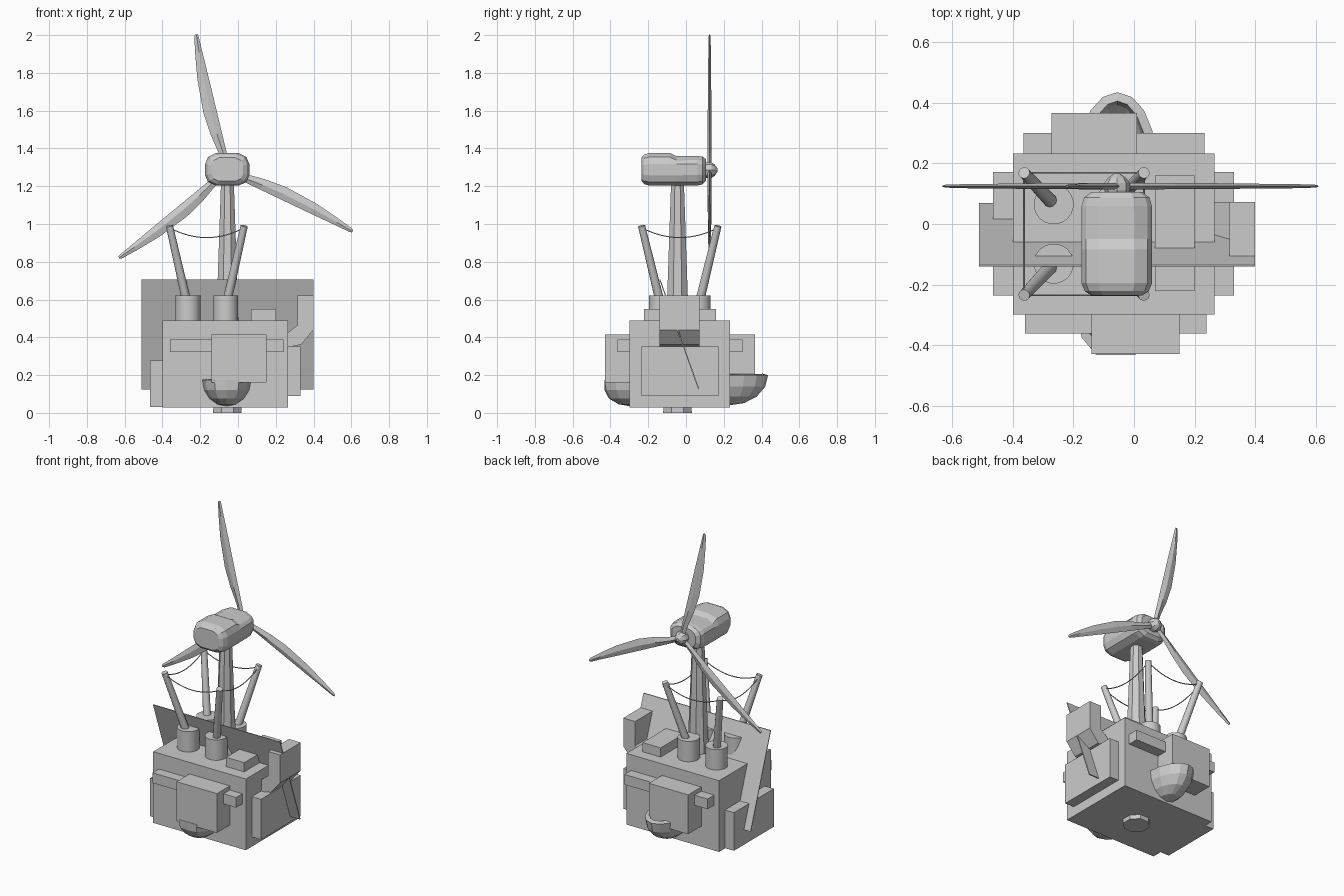
import bpy, bmesh, math
from mathutils import Vector

if "Cube" in bpy.data.objects:
    bpy.data.objects.remove(bpy.data.objects["Cube"])


def add(name, bm):
    bmesh.ops.recalc_face_normals(bm, faces=bm.faces)
    me = bpy.data.meshes.new(name)
    bm.to_mesh(me)
    bm.free()
    ob = bpy.data.objects.new(name, me)
    bpy.context.collection.objects.link(ob)
    return ob


def box(name, x, y, z):
    bm = bmesh.new()
    bmesh.ops.create_cube(bm, size=1)
    for v in bm.verts:
        v.co = [(r[0] + r[1]) / 2 + c * (r[1] - r[0]) for r, c in zip((x, y, z), v.co)]
    return add(name, bm)


def loft(name, rings, caps=True, closed=True):
    bm = bmesh.new()
    vs = [[bm.verts.new(p) for p in r] for r in rings]
    n = len(vs[0])
    for a, b in zip(vs, vs[1:]):
        for i in range(n if closed else n - 1):
            j = (i + 1) % n
            bm.faces.new((a[i], a[j], b[j], b[i]))
    if caps:
        bm.faces.new(vs[0])
        bm.faces.new(vs[-1])
    bmesh.ops.remove_doubles(bm, verts=bm.verts, dist=1e-5)
    return add(name, bm)


def rod(name, a, b, r1, r2, n, smooth=False):
    a, b = Vector(a), Vector(b)
    q = (b - a).to_track_quat('Z', 'Y')
    ring = lambda p, r: [p + q @ Vector((r * math.cos(t), r * math.sin(t), 0))
                         for t in [2 * math.pi * (i + .5) / n for i in range(n)]]
    ob = loft(name, [ring(a, r1), ring(b, r2)])
    if smooth:
        for p in ob.data.polygons:
            p.use_smooth = len(p.vertices) == 4
    return ob


# Main housing and the boxes attached to its sides
box("housing", (-.40, .265), (-.298, .232), (.028, .49))
box("front_cabinet", (-.14, .15), (-.43, -.29), (.16, .415))
box("back_cabinet", (-.272, .01), (.22, .366), (.16, .415))
box("front_rail", (-.36, .24), (-.362, -.29), (.322, .388))
box("back_rail", (-.365, .232), (.22, .30), (.322, .388))
box("right_cabinet", (.255, .33), (-.236, .172), (.09, .352))
box("left_cabinet", (-.465, -.39), (-.236, .172), (.03, .277))
box("roof_box", (.07, .20), (-.222, .16), (.48, .55))

# Bent duct on the right side
duct = [(.255, .345), (.335, .362), (.40, .44), (.40, .622),
        (.315, .622), (.315, .465), (.265, .425), (.255, .425)]
loft("side_duct", [[(x, y, z) for x, z in duct] for y in (-.14, .072)])

# Thin slanted panel passing through the housing
panel = [(-.141, .705), (-.135, .705), (.070, .127), (.064, .125)]
loft("slanted_panel", [[(x, y, z) for y, z in panel] for x in (-.512, .40)])


# Open scoops under the front and back cabinets
def scoop(name, c, rad, sign, ylim, nu):
    rings = []
    for j in range(5):
        t = math.pi / 2 * j / 4
        ring = []
        for i in range(nu + 1):
            u = math.pi * i / nu
            y = min(rad[1] * math.sin(u) * math.cos(t), ylim)
            ring.append((c[0] + rad[0] * math.cos(u) * math.cos(t),
                         c[1] + sign * y, c[2] - rad[2] * math.sin(t)))
        rings.append(ring)
    ob = loft(name, rings, caps=False, closed=False)
    m = ob.modifiers.new("wall", 'SOLIDIFY')
    # wall grows towards the inside of the scoop
    f = ob.data.polygons[0]
    outward = f.normal.dot(f.center - Vector(c)) > 0
    m.thickness, m.offset = .03, (-1 if outward else 1)


scoop("front_scoop", (-.06, -.295, .175), (.13, .16, .14), -1, .137, 6)
scoop("back_scoop", (-.055, .23, .20), (.125, .205, .16), 1, 1, 8)

# Four sockets with leaning poles
tops = []
for sx, sy in ((-1, -1), (1, -1), (1, 1), (-1, 1)):
    x, y = -.165 + .1 * sx, -.033 + .098 * sy
    rod("pole_socket", (x, y, .48), (x, y, .622), .066, .066, 20, True)
    top = Vector((-.165 + .198 * sx, -.033 + .202 * sy, .99))
    rod("leaning_pole", (x, y, .56), top, .024, .019, 12, True)
    tops.append(top)

# Sagging ropes between the pole tops
for i in range(4):
    a, b = tops[i], tops[(i + 1) % 4]
    cu = bpy.data.curves.new("rope", 'CURVE')
    cu.dimensions, cu.bevel_depth, cu.bevel_resolution = '3D', .003, 1
    sp = cu.splines.new('POLY')
    sp.points.add(12)
    for k, p in enumerate(sp.points):
        t = k / 12
        co = a.lerp(b, t) - Vector((0, 0, .01 + .052 * 4 * t * (1 - t)))
        p.co = (*co, 1)
    bpy.context.collection.objects.link(bpy.data.objects.new("rope", cu))

# Tapered tower
rod("tower", (-.056, -.045, 0), (-.056, -.045, 1.24), .082, .036, 8)

# Rounded nacelle with a small step on the roof
section = [(.117, .03), (.102, .066), (.06, .088), (-.06, .088), (-.102, .066), (-.117, .03),
           (-.117, -.03), (-.102, -.066), (-.06, -.085), (.06, -.085), (.102, -.066), (.117, -.03)]
stations = [(-.236, .72, 0), (-.222, .90, 0), (-.195, 1, 0), (-.085, 1, 0), (-.05, 1, .017),
            (.06, .99, .015), (.088, .92, .012), (.105, .72, .008)]
loft("nacelle", [[(-.057 + x * s, y, 1.288 + z * s - (d if z > .05 else 0)) for x, z in section]
                 for y, s, d in stations])

# Hub with a blunt nose
hub = Vector((-.056, .125, 1.285))
loft("hub", [[(hub.x + r * math.cos(i * math.pi / 4), y, hub.z + r * math.sin(i * math.pi / 4))
              for i in range(8)]
             for y, r in ((.095, .034), (.11, .042), (.135, .042), (.152, .03), (.166, .01))])

# Blades: one straight edge, one bulging edge (u, low edge, high edge, half thickness)
blade = [(.02, -.017, .017, .011), (.09, -.018, .022, .011), (.20, -.018, .042, .01),
         (.32, -.018, .053, .01), (.50, -.018, .043, .008), (.64, -.017, .022, .007),
         (.725, -.017, .006, .005), (.737, -.014, .0, .003)]
for deg in (103.5, 219.5, 334.5):
    a = math.radians(deg)
    d, n = Vector((math.cos(a), 0, math.sin(a))), Vector((-math.sin(a), 0, math.cos(a)))
    rings = []
    for u, lo, hi, t in blade:
        m = lo + (hi - lo) * .45
        rings.append([hub + d * u + n * v + Vector((0, w, 0))
                      for v, w in ((lo, 0), (m, t), (hi, 0), (m, -t))])
    loft("rotor_blade", rings)
